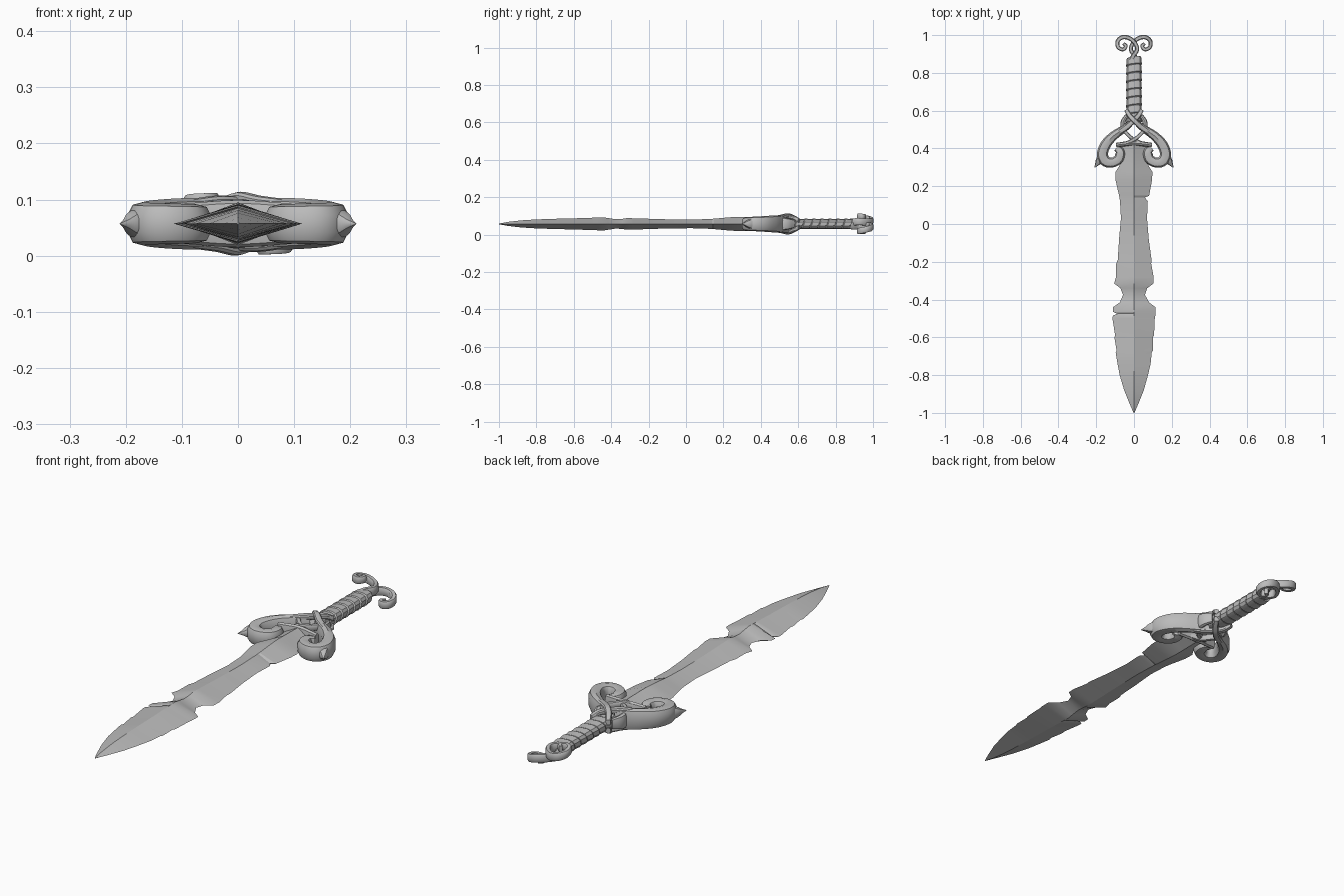
import bpy, bmesh, math
from mathutils import Vector

ZC = 0.057  # height of the sword's middle plane

steel = bpy.data.materials.new("grey_metal")
steel.diffuse_color = (0.5, 0.5, 0.5, 1)


def finish(name, rings, angle=35):
    """Skin a list of equal-sized rings, cap the ends and shade."""
    bm = bmesh.new()
    rows = [[bm.verts.new((p[0], p[1], p[2] + ZC)) for p in r] for r in rings]
    n = len(rows[0])
    for a, b in zip(rows, rows[1:]):
        for i in range(n):
            bm.faces.new((a[i], a[(i + 1) % n], b[(i + 1) % n], b[i]))
    bm.faces.new(rows[0])
    bm.faces.new(rows[-1])
    bmesh.ops.recalc_face_normals(bm, faces=bm.faces)
    mesh = bpy.data.meshes.new(name)
    bm.to_mesh(mesh)
    bm.free()
    mesh.materials.append(steel)
    ob = bpy.data.objects.new(name, mesh)
    bpy.context.collection.objects.link(ob)
    bpy.ops.object.select_all(action='DESELECT')
    ob.select_set(True)
    bpy.context.view_layer.objects.active = ob
    bpy.ops.object.shade_smooth_by_angle(angle=math.radians(angle))
    return ob


def section(n, power):
    """Rounded box outline; a lower power is squarer."""
    pts = []
    for i in range(n):
        a = 2 * math.pi * (i + 0.5) / n
        c, s = math.cos(a), math.sin(a)
        pts.append((math.copysign(abs(c) ** power, c), math.copysign(abs(s) ** power, s)))
    return pts


def smooth_path(ctrl, steps=5):
    """Catmull-Rom through (x, y, z, half width, half height) points."""
    v = [Vector(c) for c in ctrl]
    v = [2 * v[0] - v[1]] + v + [2 * v[-1] - v[-2]]
    out = []
    for k in range(1, len(v) - 2):
        p0, p1, p2, p3 = v[k - 1:k + 3]
        for s in range(steps):
            t = s / steps
            out.append(0.5 * (2 * p1 + (p2 - p0) * t + (2 * p0 - 5 * p1 + 4 * p2 - p3) * t ** 2
                              + (3 * p1 - p0 - 3 * p2 + p3) * t ** 3))
    return out + [v[-2]]


def strand(name, ctrl, side=1, face=1, n=10, power=0.7):
    """Sweep a rounded bar along a path, mirrored by side (x) and face (z)."""
    path = smooth_path(ctrl)
    rings = []
    for i, p in enumerate(path):
        q, r = path[max(i - 1, 0)], path[min(i + 1, len(path) - 1)]
        d = Vector((r[0] - q[0], r[1] - q[1])).normalized()
        w, h = max(p[3], 0.001), max(p[4], 0.001)
        rings.append([(side * (p[0] - d.y * w * a), p[1] + d.x * w * a, face * (p[2] + h * b))
                      for a, b in section(n, power)])
    return finish(name, rings)


# Blade: diamond section with nicked edges: y, left, right, half thickness
blade = [
    (-1.0, .002, .002, .002), (-.95, .024, .024, .011), (-.88, .052, .052, .019),
    (-.80, .076, .074, .024), (-.74, .087, .088, .026), (-.68, .097, .094, .028),
    (-.67, .092, .100, .028), (-.60, .104, .100, .030), (-.59, .100, .106, .030),
    (-.50, .114, .110, .033), (-.485, .112, .113, .033), (-.475, .088, .113, .034),
    (-.465, .112, .114, .034), (-.44, .110, .113, .035), (-.415, .075, .080, .031),
    (-.375, .058, .058, .025), (-.34, .072, .070, .027), (-.315, .105, .103, .031),
    (-.28, .095, .104, .030), (-.21, .094, .091, .028), (-.19, .086, .093, .027),
    (-.08, .079, .078, .024), (.03, .069, .069, .023), (.12, .074, .073, .026),
    (.14, .077, .058, .027), (.15, .079, .080, .028), (.23, .097, .095, .035),
    (.275, .098, .098, .038), (.32, .070, .070, .038), (.43, .070, .070, .036),
]
finish("blade", [[(-l, y, 0), (0, y, t), (r, y, 0), (0, y, -t)] for y, l, r, t in blade], 20)

# Grip: leather-like wraps, each one stepping outwards, leaning along the handle
rings = []
wraps = 8
for k in range(wraps):
    for f, s in ((0.0, 0.90), (0.12, 1.04), (0.97, 0.95)):
        y = 0.535 + (k + f) * 0.345 / wraps
        rings.append([(a * .041 * s, y + b * .009 + a * .005, b * .028 * s)
                      for a, b in section(12, 0.75)])
finish("grip", rings, 30)

# Collar where the blade meets the guard
strand("blade_collar", [(-.095, .418, 0, .012, .036), (0, .428, 0, .014, .042),
                        (.095, .418, 0, .012, .036)])

for side, label in ((-1, "left"), (1, "right")):
    # Sweeping guard arm ending in an inward scroll
    strand("guard_arm_" + label, [
        (.020, .530, 0, .017, .040), (.060, .500, 0, .021, .046), (.110, .465, 0, .025, .045),
        (.150, .420, 0, .029, .042), (.167, .370, 0, .030, .039), (.152, .334, 0, .030, .037),
        (.117, .325, 0, .027, .036), (.082, .344, 0, .027, .035), (.074, .382, 0, .025, .034),
        (.094, .402, 0, .016, .028)], side)
    # Pointed spur on the outer corner
    strand("guard_spur_" + label, [
        (.163, .365, 0, .026, .036), (.186, .332, 0, .019, .022),
        (.199, .313, 0, .009, .009), (.210, .298, 0, .001, .001)], side)
    # Rounded knot beside the handle
    strand("side_knot_" + label, [
        (.038, .575, 0, .010, .022), (.056, .545, 0, .013, .030),
        (.058, .518, 0, .014, .034), (.045, .495, 0, .010, .030)], side)
    # Interlaced straps over the top and underside
    for face, place in ((1, "top"), (-1, "under")):
        lift = .004 * side * face
        strand(f"upper_strap_{place}_{label}", [
            (-.042, .605, .018, .011, .012), (-.024, .575, .034, .013, .012),
            (.004, .545, .041 + lift, .014, .012), (.040, .512, .038, .015, .012),
            (.085, .482, .032, .013, .012)], side, face)
        strand(f"lower_strap_{place}_{label}", [
            (.060, .505, .026, .010, .014), (.030, .470, .026, .010, .014),
            (.000, .447, .026 + lift, .010, .014), (-.045, .425, .022, .010, .012)],
            side, face)
    # Pommel scroll: left one curls upwards, right one downwards
    strand("pommel_scroll_" + label, [
        (.018, .865, .004, .012, .020), (.004, .890, .010, .012, .020),
        (-.017, .925, .012, .011, .019), (-.002, .962, .010, .011, .019),
        (.030, .986, .012, .012, .018), (.064, .988, .020, .012, .018),
        (.087, .966, .029, .011, .017), (.083, .935, .036, .011, .017),
        (.058, .924, .039, .010, .016), (.043, .942, .040, .010, .015),
        (.056, .956, .040, .008, .013)], side, -side, 8, 0.5)
